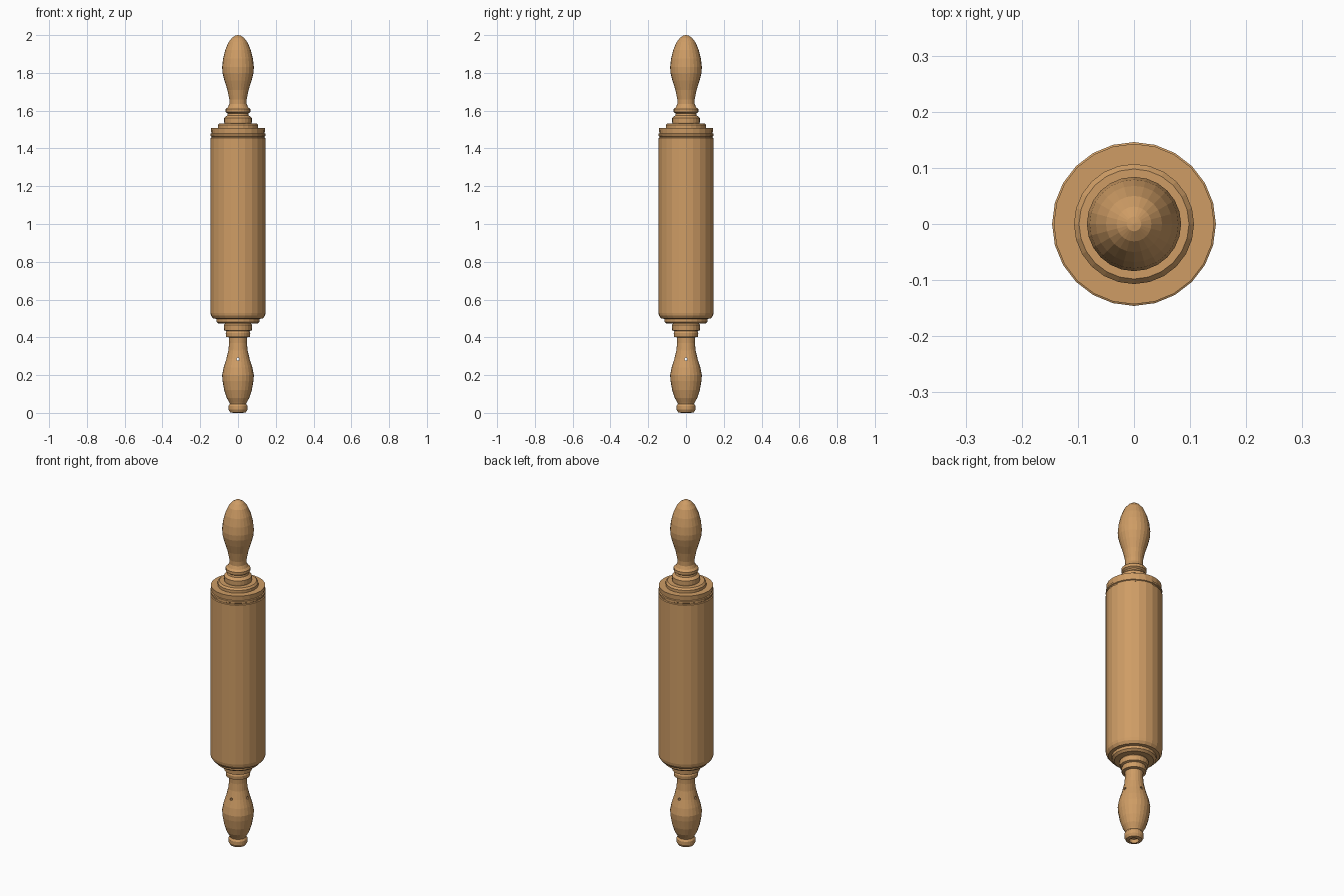
import bpy, bmesh, math

cube = bpy.data.objects.get("Cube")
if cube:
    bpy.data.objects.remove(cube, do_unlink=True)

SIDES = 24

wood = bpy.data.materials.new("warm_wood")
wood.use_nodes = True
wood_colour = (0.62, 0.335, 0.13, 1)
wood.diffuse_color = wood_colour
bsdf = wood.node_tree.nodes["Principled BSDF"]
bsdf.inputs["Base Color"].default_value = wood_colour
bsdf.inputs["Roughness"].default_value = 0.7


def turned(name, profile, sides=SIDES):
    """Turn a (radius, height) profile, listed bottom to top, around z."""
    bm = bmesh.new()
    rings = []
    for r, z in profile:
        if r == 0:
            rings.append([bm.verts.new((0, 0, z))] * sides)
        else:
            angles = [math.tau * i / sides for i in range(sides)]
            rings.append([bm.verts.new((r * math.cos(a), r * math.sin(a), z)) for a in angles])
    for low, high in zip(rings, rings[1:]):
        for i in range(sides):
            j = (i + 1) % sides
            corners = dict.fromkeys((low[i], low[j], high[j], high[i]))
            bm.faces.new(list(corners))
    bmesh.ops.recalc_face_normals(bm, faces=bm.faces)
    mesh = bpy.data.meshes.new(name)
    bm.to_mesh(mesh)
    bm.free()
    mesh.materials.append(wood)
    obj = bpy.data.objects.new(name, mesh)
    bpy.context.collection.objects.link(obj)
    return obj


# Main roller with a grooved band near each end and stepped end discs
turned("roller", [
    (0, 0.472), (0.102, 0.472), (0.115, 0.482), (0.115, 0.498),
    (0.132, 0.5), (0.143, 0.515), (0.146, 0.53),
    (0.146, 1.455), (0.141, 1.458), (0.141, 1.464), (0.146, 1.467),
    (0.146, 1.477), (0.141, 1.48), (0.143, 1.507), (0.107, 1.507),
    (0.107, 1.523), (0.098, 1.533), (0, 1.533)])

# Plain upper handle with a turned collar
turned("upper_handle", [
    (0, 1.52), (0.07, 1.52), (0.073, 1.54), (0.073, 1.562), (0.057, 1.575),
    (0.055, 1.585), (0.065, 1.592), (0.065, 1.608), (0.054, 1.618),
    (0.046, 1.635), (0.046, 1.66), (0.056, 1.71), (0.072, 1.76), (0.082, 1.8),
    (0.084, 1.83), (0.079, 1.875), (0.068, 1.92), (0.05, 1.963),
    (0.031, 1.986), (0.013, 1.998), (0, 2)])

# Lower handle with an end knob, recessed at the tip
lower = turned("lower_handle", [
    (0, 0.02), (0.023, 0.02), (0.025, 0), (0.042, 0.003), (0.05, 0.018),
    (0.05, 0.037), (0.043, 0.048), (0.046, 0.055), (0.06, 0.08), (0.073, 0.12), (0.082, 0.17),
    (0.084, 0.2), (0.076, 0.24), (0.062, 0.285), (0.051, 0.33), (0.047, 0.37),
    (0.048, 0.4), (0.063, 0.403), (0.065, 0.423), (0.061, 0.433),
    (0.073, 0.437), (0.075, 0.465), (0.065, 0.478), (0, 0.478)])

# Two small crossing holes for a hanging cord
for i, turn in enumerate(((math.pi / 2, 0, 0), (0, math.pi / 2, 0))):
    drill = turned(f"cord_hole_cutter_{i}", [(0, -0.15), (0.008, -0.15), (0.008, 0.15), (0, 0.15)], 8)
    drill.rotation_euler = turn
    drill.location.z = 0.285
    drill.hide_render = True
    drill.hide_set(True)
    cut = lower.modifiers.new(f"cord_hole_{i}", 'BOOLEAN')
    cut.operation = 'DIFFERENCE'
    cut.solver = 'EXACT'
    cut.object = drill
